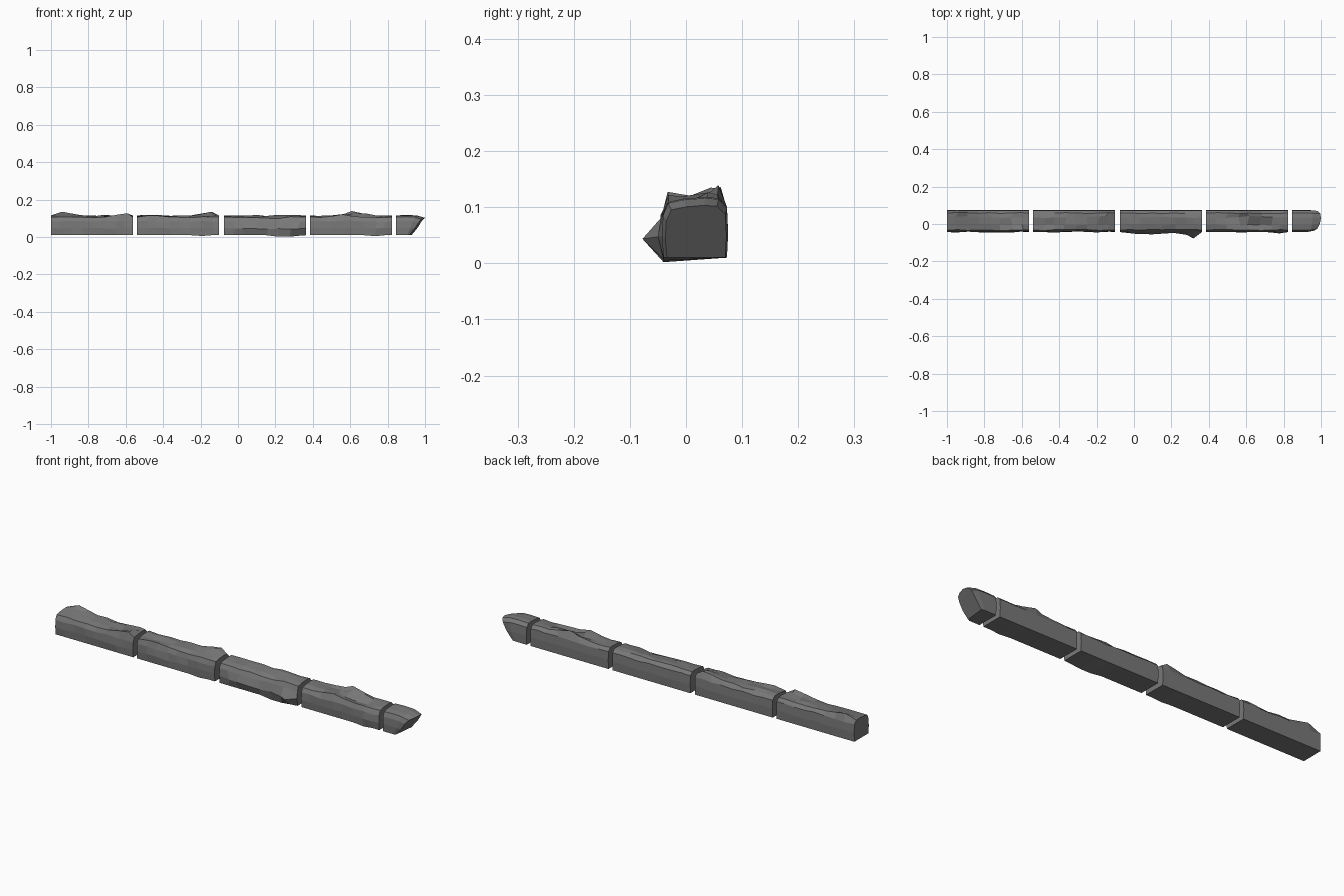
import bpy, bmesh, random

if "Cube" in bpy.data.objects:
    bpy.data.objects.remove(bpy.data.objects["Cube"])

random.seed(4)

# Dark stone colour
STONE = bpy.data.materials.new("dark_stone")
STONE.diffuse_color = (.19, .19, .19, 1)
STONE.use_nodes = True
STONE.node_tree.nodes["Principled BSDF"].inputs["Base Color"].default_value = STONE.diffuse_color

# Cross-section of the kerb (y, z), front bottom round over the top to back bottom
PROFILE = [(-.040, .010), (-.043, .048), (-.041, .085), (-.032, .107), (-.005, .113),
           (.035, .116), (.058, .114), (.073, .098), (.075, .055), (.073, .010)]
STEPS = [0, .12, .25, .40, .52, .66, .80, .91, 1]


def loft(name, rings):
    """Skin a closed, capped stone through rings of points."""
    bm = bmesh.new()
    rows = [[bm.verts.new(p) for p in ring] for ring in rings]
    n = len(rows[0])
    for a, b in zip(rows, rows[1:]):
        for i in range(n):
            bm.faces.new((a[i], a[(i + 1) % n], b[(i + 1) % n], b[i]))
    bm.faces.new(rows[0])
    bm.faces.new(rows[-1])
    bmesh.ops.recalc_face_normals(bm, faces=bm.faces)
    mesh = bpy.data.meshes.new(name)
    bm.to_mesh(mesh)
    bm.free()
    mesh.materials.append(STONE)
    obj = bpy.data.objects.new(name, mesh)
    bpy.context.collection.objects.link(obj)


def stone(name, x0, x1, bumps):
    """Long stone; bumps = (step, profile point, dy, dz)."""
    rings = []
    for s, t in enumerate(STEPS):
        inner = 0 < s < len(STEPS) - 1
        ring = []
        for i, (y, z) in enumerate(PROFILE):
            x = x0 + (x1 - x0) * t
            if inner and 0 < i < 9:
                x += random.uniform(-.010, .010)
                y += random.uniform(-.003, .003) if i < 7 else 0
                z += random.uniform(-.004, .003)
            ring.append([x, y, z])
        rings.append(ring)
    for s, i, dy, dz in bumps:
        rings[s][i][1] += dy
        rings[s][i][2] += dz
    loft(name, rings)


# Four long stones, each with its own chips and ridges
stone("stone_1", -1.0, -.562, [
    (1, 5, .008, .010), (1, 6, .002, .020), (2, 5, .008, .004), (2, 6, 0, .010),
    (5, 3, 0, .004), (6, 3, 0, .010), (7, 3, 0, .018), (7, 4, 0, .008),
    (4, 4, 0, -.004), (6, 1, -.003, 0)])
stone("stone_2", -.540, -.102, [
    (1, 3, 0, .006), (2, 3, 0, .005), (6, 5, .008, .010), (7, 5, .008, .018),
    (6, 6, .002, .014), (7, 6, .002, .018), (5, 2, .008, -.006), (6, 2, -.002, .004),
    (6, 0, 0, -.004), (5, 3, 0, -.006)])
stone("stone_3", -.076, .363, [
    (1, 1, -.008, 0), (2, 1, -.014, -.004), (3, 1, -.010, 0), (4, 1, -.008, -.002),
    (5, 1, -.006, 0), (6, 1, -.016, -.004), (7, 1, -.032, -.006),
    (6, 0, 0, -.008), (5, 0, 0, -.008), (7, 0, 0, -.003),
    (3, 4, 0, -.006), (4, 3, 0, -.008), (5, 3, 0, -.006), (5, 4, 0, -.006)])
stone("stone_4", .386, .824, [
    (2, 3, 0, .006), (3, 3, 0, .014), (3, 4, 0, .004), (4, 5, .006, .014),
    (4, 6, .002, .026), (3, 6, 0, .012), (5, 5, .006, .012), (5, 6, 0, .012),
    (5, 4, 0, -.012), (4, 4, 0, -.008), (6, 4, 0, -.006),
    (7, 1, -.008, 0), (6, 0, 0, -.005), (7, 2, -.005, 0)])

# Short end stone: top leans down, lower half tapers back under a rounded nose
end_rings = []
for x, top, inset, lean in [(.846, 1.0, 0, 0), (.90, 1.02, 0, 0),
                            (.925, 1.0, 0, .030), (.945, .88, .006, .055)]:
    end_rings.append([
        (x - .010 * (lean > 0) * (z < .02) + lean * (z - .01) / .106
         - 4 * lean * abs(y - .03) ** 2 / .055,
         y + (inset if y < 0 else -inset / 2),
         .01 + (z - .01) * top) for y, z in PROFILE])
loft("end_stone", end_rings)
